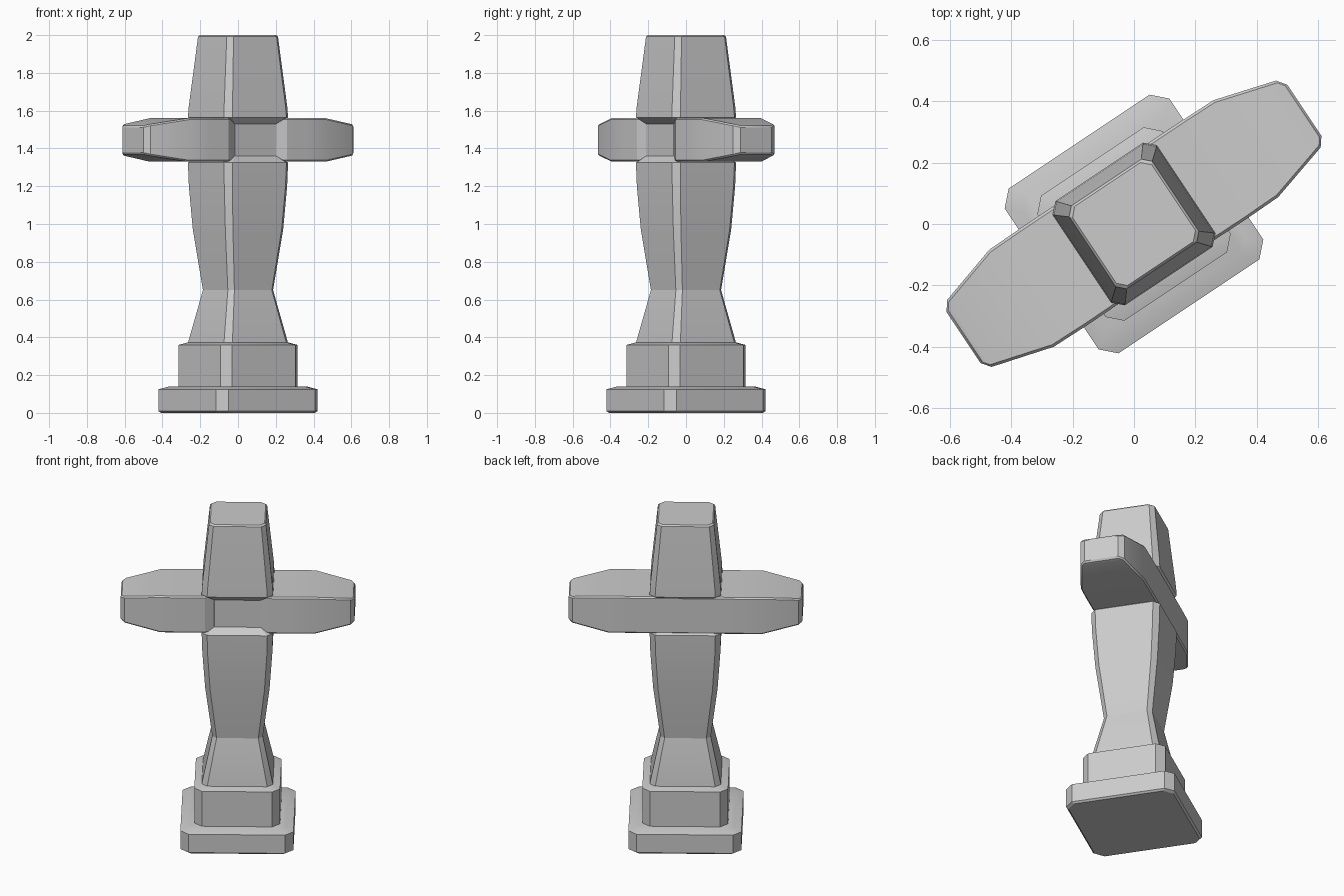
import bpy, bmesh, math

if "Cube" in bpy.data.objects:
    bpy.data.objects.remove(bpy.data.objects["Cube"])

TURN = math.radians(33.7)


def loft(name, rings, bevel=0.0):
    """Skin a list of equal-length point rings and cap both ends."""
    bm = bmesh.new()
    loops = [[bm.verts.new(p) for p in ring] for ring in rings]
    n = len(loops[0])
    for a, b in zip(loops, loops[1:]):
        for i in range(n):
            j = (i + 1) % n
            bm.faces.new((a[i], a[j], b[j], b[i]))
    bm.faces.new(loops[0][::-1])
    bm.faces.new(loops[-1])
    bmesh.ops.recalc_face_normals(bm, faces=bm.faces)
    mesh = bpy.data.meshes.new(name)
    bm.to_mesh(mesh)
    bm.free()
    ob = bpy.data.objects.new(name, mesh)
    bpy.context.collection.objects.link(ob)
    ob.rotation_euler.z = TURN
    if bevel:
        mod = ob.modifiers.new("edge_bevel", 'BEVEL')
        mod.width, mod.segments = bevel, 1
        mod.limit_method, mod.angle_limit = 'ANGLE', math.radians(50)
    bpy.context.view_layer.objects.active = ob
    ob.select_set(True)
    bpy.ops.object.shade_smooth_by_angle(angle=math.radians(16))
    ob.select_set(False)
    return ob


def cut_square(z, a, c):
    """Square of half-width a with corners cut by c, at height z."""
    b = a - c
    return [(a, -b, z), (a, b, z), (b, a, z), (-b, a, z),
            (-a, b, z), (-a, -b, z), (-b, -a, z), (b, -a, z)]


def section(u, front, back, h, zc=1.445):
    """Rectangular arm section at distance u along the arm."""
    return [(u, -front, zc - h), (u, back, zc - h), (u, back, zc + h), (u, -front, zc + h)]


# two-step pedestal
loft("base_plinth", [cut_square(*r) for r in (
    (0.0, 0.312, 0.047), (0.01, 0.323, 0.047), (0.125, 0.323, 0.047), (0.14, 0.28, 0.045))])
loft("upper_plinth", [cut_square(*r) for r in (
    (0.13, 0.245, 0.044), (0.36, 0.245, 0.044), (0.373, 0.205, 0.034))])

# waisted shaft, pinched where it meets the arms to form the front recess
loft("shaft", [cut_square(*r) for r in (
    (0.36, 0.204, 0.032), (0.375, 0.203, 0.032), (0.65, 0.144, 0.025), (0.97, 0.184, 0.029),
    (1.2, 0.2, 0.031), (1.325, 0.204, 0.032), (1.36, 0.166, 0.035), (1.53, 0.166, 0.035),
    (1.565, 0.204, 0.032), (1.62, 0.201, 0.032), (1.992, 0.163, 0.026), (2.0, 0.155, 0.026))])

# crossbar: stations for one side, mirrored to the other
half = [(0.13, 0.163, 0.194, 0.115), (0.185, 0.189, 0.194, 0.115), (0.31, 0.19, 0.194, 0.115),
        (0.44, 0.188, 0.192, 0.115), (0.645, 0.13, 0.132, 0.083), (0.668, 0.1, 0.1, 0.075)]
stations = [(-u, f, b, h) for u, f, b, h in reversed(half)] + half
loft("crossbar", [section(*s) for s in stations], bevel=0.008)
